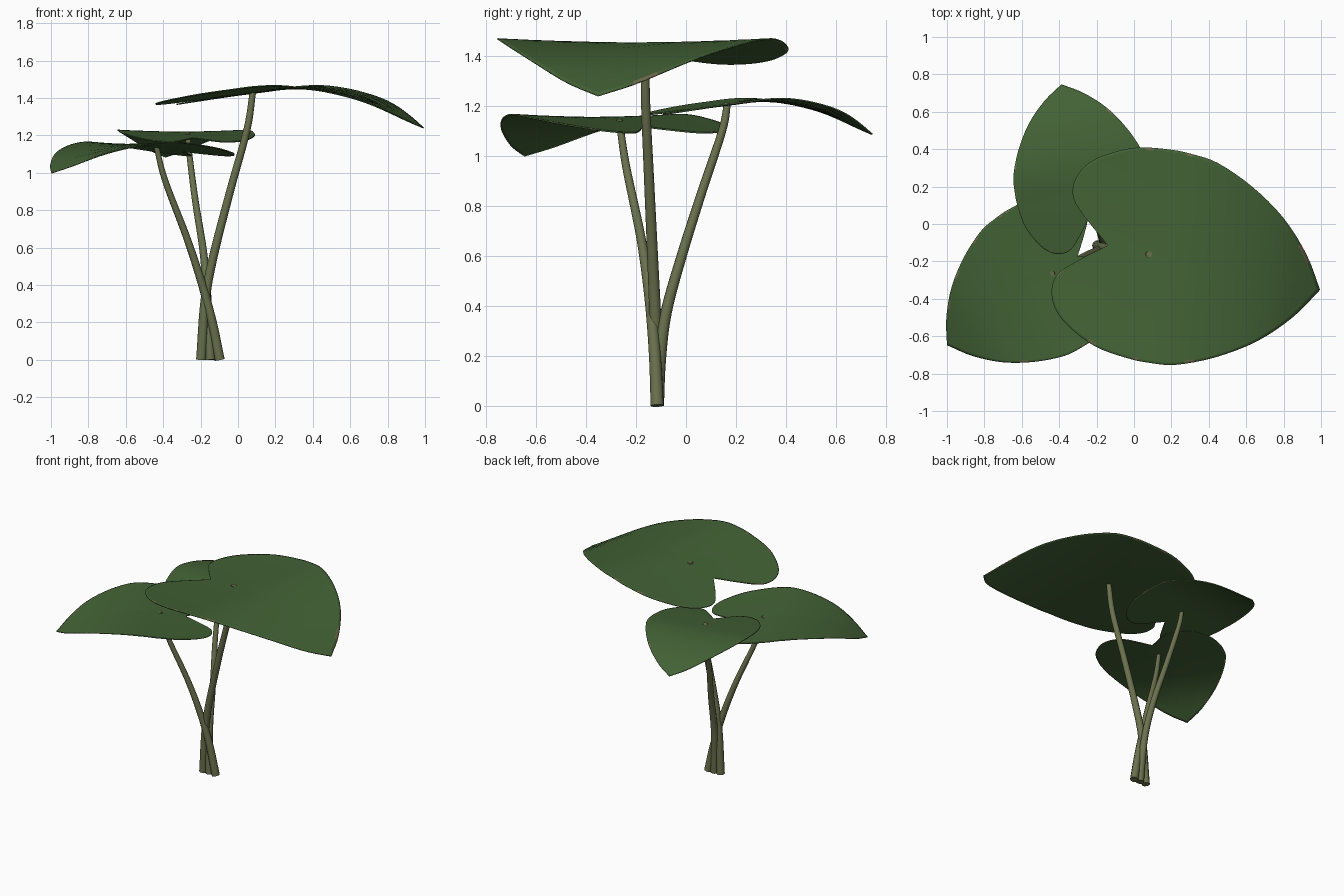
import bpy, bmesh, math, random
from mathutils import Vector

if "Cube" in bpy.data.objects:
    bpy.data.objects.remove(bpy.data.objects["Cube"])

random.seed(4)


def material(name, rgb):
    m = bpy.data.materials.new(name)
    m.diffuse_color = (*rgb, 1)
    m.use_nodes = True
    m.node_tree.nodes["Principled BSDF"].inputs["Base Color"].default_value = m.diffuse_color
    return m


LEAF = material("leaf green", (0.056, 0.122, 0.036))
STEM = material("stem olive", (0.145, 0.165, 0.075))
DRY = material("dry margin tan", (0.15, 0.14, 0.07))


def smooth_path(points, steps):
    """Catmull-Rom curve through the points."""
    p = [Vector(q) for q in points]
    p = [2 * p[0] - p[1]] + p + [2 * p[-1] - p[-2]]
    out = []
    for i in range(1, len(p) - 2):
        a, b, c, d = p[i - 1:i + 3]
        for k in range(steps):
            t = k / steps
            out.append(0.5 * (2 * b + (c - a) * t + (2 * a - 5 * b + 4 * c - d) * t * t
                              + (3 * b - a - 3 * c + d) * t ** 3))
    return out + [p[-2]]


# Half outline of the heart-shaped blade (along axis, sideways), notch to tip
HALF = [(-.224, 0), (-.36, .11), (-.45, .2), (-.468, .29), (-.43, .385), (-.34, .465),
        (-.18, .54), (0, .566), (.12, .566), (.26, .548), (.46, .465), (.66, .335),
        (.82, .17), (.93, 0)]
# Height along the axis: gentle arch with drooping tip
ARCH = smooth_path([(-.47, -.062), (-.2, -.022), (0, .004), (.15, .022), (.3, .024),
                    (.5, -.004), (.7, -.062), (.93, -.185)], 8)
RINGS = [.08, .2, .35, .5, .65, .8, .9, .975, 1]


def height(u, v):
    for a, b in zip(ARCH, ARCH[1:]):
        if u <= b.x:
            break
    z = a.y + (b.y - a.y) * (u - a.x) / (b.x - a.x)
    return z + 0.05 * v * v          # margins lift slightly


def make_leaf(name, base, tip):
    axis = Vector((tip[0] - base[0], tip[1] - base[1]))
    s, ang = axis.length / .93, math.atan2(axis.y, axis.x)
    half = smooth_path(HALF, 4)
    outline = half + [Vector((q.x, -q.y)) for q in reversed(half[1:-1])]
    bm = bmesh.new()

    def vert(u, v):
        x, y = u * math.cos(ang) - v * math.sin(ang), u * math.sin(ang) + v * math.cos(ang)
        return bm.verts.new((base[0] + s * x, base[1] + s * y, base[2] + s * height(u, v)))

    centre = vert(0, 0)
    rings = [[vert(q.x * f, q.y * f) for q in outline] for f in RINGS]
    n = len(outline)
    for i in range(n):
        j = (i + 1) % n
        bm.faces.new((centre, rings[0][j], rings[0][i]))
        for r, (a, b) in enumerate(zip(rings, rings[1:])):
            f = bm.faces.new((a[i], a[j], b[j], b[i]))
            # a few dried flecks on the outermost band
            if r == len(RINGS) - 2 and random.random() < .1:
                f.material_index = 1
    bmesh.ops.recalc_face_normals(bm, faces=bm.faces)
    if sum(f.normal.z for f in bm.faces) < 0:
        bmesh.ops.reverse_faces(bm, faces=bm.faces)
    me = bpy.data.meshes.new(name)
    bm.to_mesh(me)
    bm.free()
    ob = bpy.data.objects.new(name, me)
    bpy.context.collection.objects.link(ob)
    me.materials.append(LEAF)
    me.materials.append(DRY)
    for f in me.polygons:
        f.use_smooth = True
    sol = ob.modifiers.new("thickness", "SOLIDIFY")
    sol.thickness = .006
    sol.offset = -1
    return ob


def make_stem(name, points, r0, r1):
    pts = smooth_path(points, 6)
    cu = bpy.data.curves.new(name, "CURVE")
    cu.dimensions = "3D"
    cu.bevel_depth = 1
    cu.bevel_resolution = 3
    cu.use_fill_caps = True
    sp = cu.splines.new("POLY")
    sp.points.add(len(pts) - 1)
    for i, (p, q) in enumerate(zip(sp.points, pts)):
        p.co = (*q, 1)
        p.radius = r0 + (r1 - r0) * i / (len(pts) - 1)
    sp.use_smooth = True
    cu.materials.append(STEM)
    ob = bpy.data.objects.new(name, cu)
    bpy.context.collection.objects.link(ob)
    bpy.ops.object.select_all(action="DESELECT")
    ob.select_set(True)
    bpy.context.view_layer.objects.active = ob
    bpy.ops.object.convert(target="MESH")
    bpy.ops.object.shade_smooth_by_angle(angle=math.radians(40))


# Leaf blades: attachment point and tip direction
make_leaf("large_leaf", (.08, -.16, 1.428), (.995, -.352))
make_leaf("left_leaf", (-.437, -.265, 1.137), (-1.0, -.648))
make_leaf("back_leaf", (-.27, .168, 1.205), (-.388, .747))

# Leaf stalks, crossing near the ground and ending just through the blades
make_stem("large_leaf_stem", [(-.197, -.115, 0), (-.175, -.122, .32), (-.13, -.132, .56),
                              (-.04, -.148, .91), (.048, -.162, 1.23), (.08, -.162, 1.437)],
          .027, .017)
make_stem("left_leaf_stem", [(-.098, -.115, 0), (-.14, -.125, .21), (-.2, -.145, .43),
                             (-.28, -.18, .67), (-.39, -.24, .96), (-.437, -.267, 1.143)],
          .027, .014)
make_stem("back_leaf_stem", [(-.148, -.115, 0), (-.158, -.105, .18), (-.167, -.08, .37),
                             (-.187, -.02, .59), (-.228, .062, .85), (-.26, .145, 1.1),
                             (-.27, .166, 1.211)], .027, .014)
